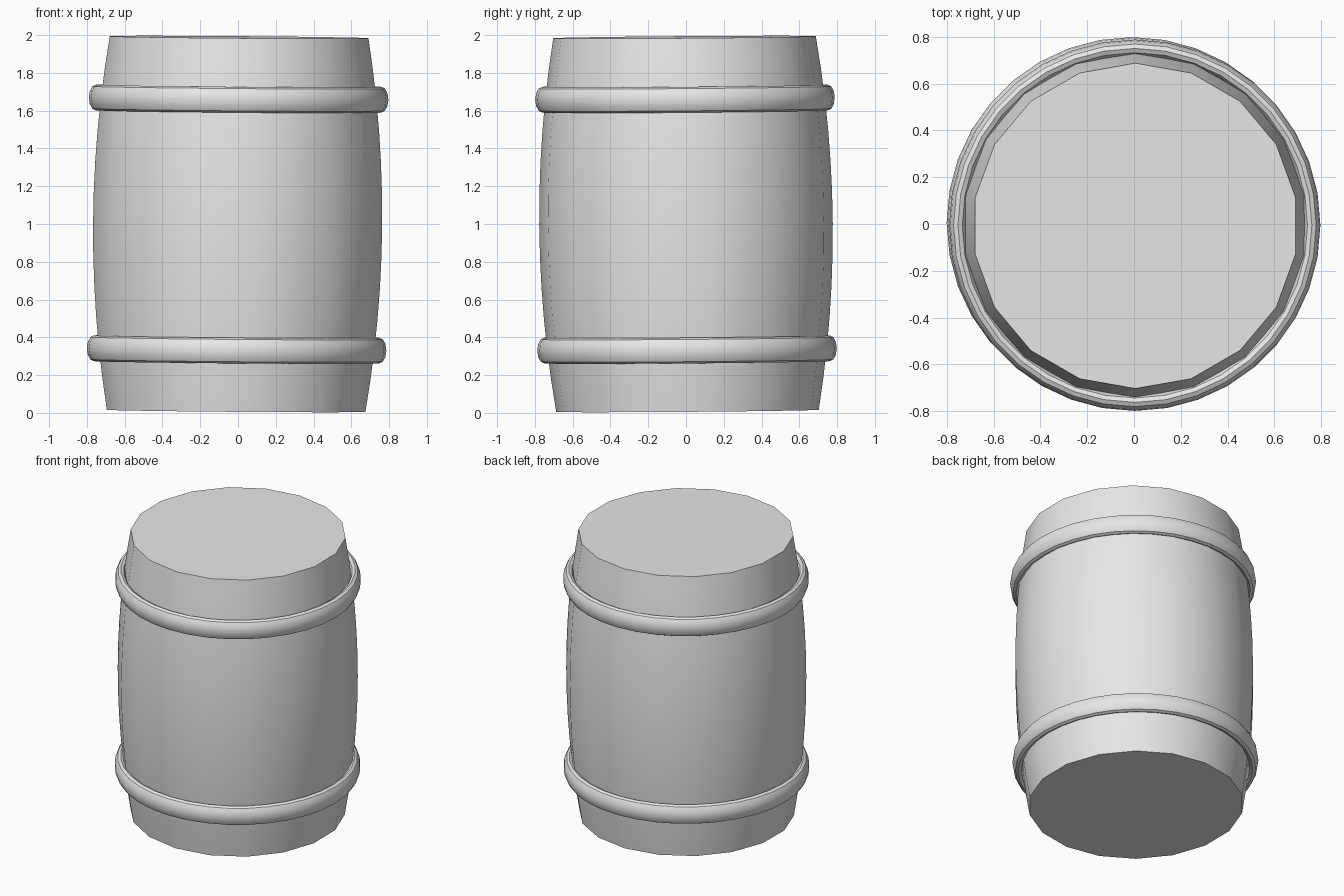
import bpy, bmesh, math
from mathutils import Matrix, Vector

default = bpy.data.objects.get("Cube")
if default:
    bpy.data.objects.remove(default, do_unlink=True)

# Single plain grey
grey = bpy.data.materials.new("plain grey")
grey.use_nodes = True
grey.diffuse_color = (0.8, 0.8, 0.8, 1)
grey.node_tree.nodes["Principled BSDF"].inputs["Base Color"].default_value = (0.8, 0.8, 0.8, 1)

HALF = 0.989          # half height of the body
END_R, MID_R = 0.695, 0.777
# Whole barrel leans very slightly about its middle
LEAN = (Matrix.Translation((-0.002, 0, 1))
        @ Matrix.Rotation(0.008, 4, 'Y') @ Matrix.Rotation(0.008, 4, 'X'))


def finish(obj):
    obj.data.materials.clear()
    obj.data.materials.append(grey)
    bpy.ops.object.select_all(action='DESELECT')
    obj.select_set(True)
    bpy.context.view_layer.objects.active = obj
    bpy.ops.object.shade_smooth_by_angle(angle=math.radians(35))


# Bulging body: curved stave profile spun into 18 sides, with flat ends
bm = bmesh.new()
levels = 12
profile = []
for i in range(levels + 1):
    t = 2 * i / levels - 1
    profile.append(bm.verts.new((0, MID_R - (MID_R - END_R) * t * t, HALF * t)))
edges = [bm.edges.new(pair) for pair in zip(profile, profile[1:])]
bmesh.ops.spin(bm, geom=profile + edges, cent=(0, 0, 0), axis=(0, 0, 1),
               angle=math.tau, steps=18)
bmesh.ops.remove_doubles(bm, verts=bm.verts, dist=0.001)
bmesh.ops.holes_fill(bm, edges=[e for e in bm.edges if e.is_boundary], sides=0)
bmesh.ops.recalc_face_normals(bm, faces=bm.faces)
bm.transform(LEAN)
mesh = bpy.data.meshes.new("barrel_body")
bm.to_mesh(mesh)
bm.free()
body = bpy.data.objects.new("barrel_body", mesh)
bpy.context.collection.objects.link(body)
finish(body)

# Two rounded hoops, taller than they are thick
for name, z in (("lower_hoop", -0.664), ("upper_hoop", 0.664)):
    bpy.ops.mesh.primitive_torus_add(major_radius=0.756, minor_radius=0.037,
                                     major_segments=36, minor_segments=12)
    hoop = bpy.context.object
    hoop.name = name
    hoop.data.transform(LEAN @ Matrix.Translation(Vector((0, 0, z)))
                        @ Matrix.Diagonal((1, 1, 1.84, 1)))
    finish(hoop)
